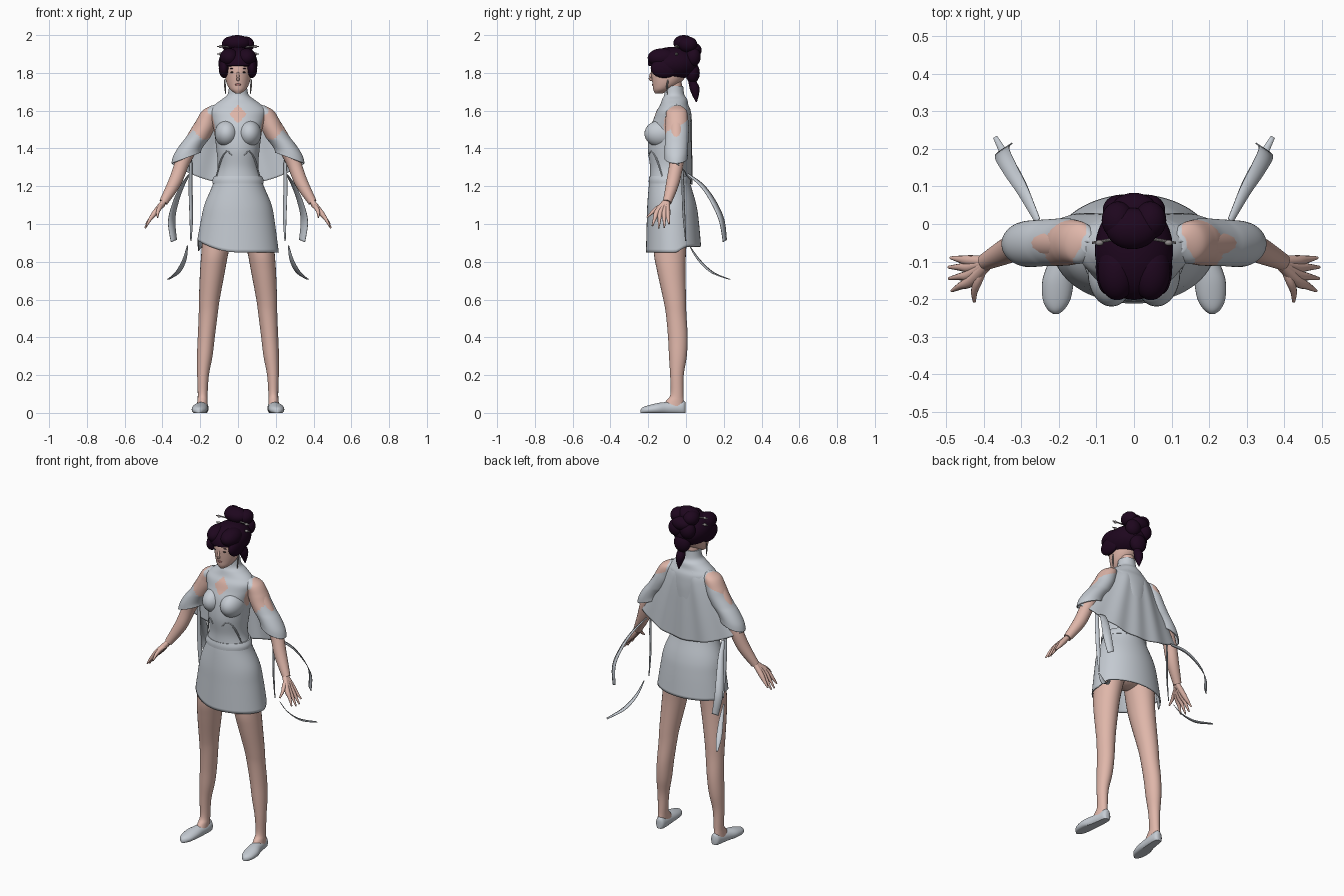
import bpy, bmesh, math
from mathutils import Vector


def material(name, rgb):
    m = bpy.data.materials.new(name)
    m.diffuse_color = (*rgb, 1)
    return m


CLOTH = material("pale grey cloth", (0.56, 0.60, 0.65))
SKIN = material("skin", (0.74, 0.47, 0.40))
HAIR = material("dark plum hair", (0.013, 0.002, 0.013))
METAL = material("dull metal", (0.28, 0.26, 0.26))
DARK = material("dark eye", (0.03, 0.02, 0.02))
LIP = material("lip", (0.42, 0.17, 0.16))


def spline(keys, n):
    """Smooth interpolation through key tuples, n steps per span."""
    out = []
    k = [keys[0]] + list(keys) + [keys[-1]]
    for i in range(1, len(k) - 2):
        for j in range(n):
            t = j / n
            out.append([0.5 * (2 * b + (c - a) * t + (2 * a - 5 * b + 4 * c - d) * t * t
                               + (3 * b - a - 3 * c + d) * t ** 3)
                        for a, b, c, d in zip(*k[i - 1:i + 3])])
    return out + [list(keys[-1])]


def sheet(name, rows, mat, closed=True, caps=(True, True), thick=0, rule=None, mat2=None):
    """Surface through rows of points; rule(centre) picks mat2."""
    bm = bmesh.new()
    vs = [[bm.verts.new(p) for p in r] for r in rows]
    n = len(rows[0])
    for a, b in zip(vs, vs[1:]):
        for i in range(n if closed else n - 1):
            j = (i + 1) % n
            bm.faces.new((a[i], a[j], b[j], b[i]))
    if closed:
        for flag, r in zip(caps, (vs[0], vs[-1])):
            if flag:
                bm.faces.new(r)
    bmesh.ops.recalc_face_normals(bm, faces=bm.faces)
    if rule:
        for f in bm.faces:
            f.material_index = int(rule(f.calc_center_median()))
    me = bpy.data.meshes.new(name)
    bm.to_mesh(me)
    bm.free()
    me.materials.append(mat)
    if mat2:
        me.materials.append(mat2)
    ob = bpy.data.objects.new(name, me)
    bpy.context.collection.objects.link(ob)
    if thick:
        m = ob.modifiers.new("thickness", 'SOLIDIFY')
        m.thickness = thick
    return ob


def rings(keys, seg=32, n=6, s=1):
    """Horizontal ellipses from keys (cx, cy, z, rx, ry)."""
    ang = [2 * math.pi * i / seg for i in range(seg)]
    return [[Vector((s * (cx + rx * math.cos(a)), cy + ry * math.sin(a), z)) for a in ang]
            for cx, cy, z, rx, ry in spline(keys, n)]


def tube(name, keys, mat, s=1, seg=12, n=5):
    """Round limb through keys (x, y, z, radius)."""
    pts = spline(keys, n)
    rows = []
    for i, p in enumerate(pts):
        c = Vector(p[:3])
        d = Vector(pts[min(i + 1, len(pts) - 1)][:3]) - Vector(pts[max(i - 1, 0)][:3])
        q = d.to_track_quat('Z', 'Y')
        row = [c + q @ Vector((p[3] * math.cos(2 * math.pi * k / seg),
                               p[3] * math.sin(2 * math.pi * k / seg), 0)) for k in range(seg)]
        rows.append([(s * v.x, v.y, v.z) for v in row])
    return sheet(name, rows, mat)


def ball(name, c, r, mat, seg=32):
    rows = [[(c[0] + r[0] * math.sin(t) * math.cos(a), c[1] + r[1] * math.sin(t) * math.sin(a),
              c[2] + r[2] * math.cos(t)) for a in [2 * math.pi * i / seg for i in range(seg)]]
            for t in [math.pi * (k + 0.1) / (seg // 2 + 0.2) for k in range(seg // 2 + 1)]]
    return sheet(name, rows, mat)


def shoulder_skin(c):
    zc = 1.54 + .6 * (c.y + .07)
    return ((abs(c.x) - .172) / .075) ** 2 + ((c.y + .06) / .075) ** 2 + ((c.z - zc) / .088) ** 2 < 1


def chest_skin(c):
    keyhole = c.y < -.08 and abs(c.x) / .045 + abs(c.z - 1.582) / .05 < 1
    return keyhole or shoulder_skin(c)


# Bodice with collar and diamond keyhole
sheet("bodice", rings([(0, -.08, 1.15, .15, .11), (0, -.088, 1.22, .13, .104), (0, -.09, 1.30, .108, .10),
                       (0, -.087, 1.40, .115, .115), (0, -.08, 1.50, .128, .112), (0, -.07, 1.56, .145, .10),
                       (0, -.065, 1.60, .15, .090), (0, -.062, 1.63, .125, .075), (0, -.06, 1.66, .085, .066),
                       (0, -.062, 1.685, .056, .053), (0, -.063, 1.73, .047, .048)], 128, 9), CLOTH,
      rule=chest_skin, mat2=SKIN)

# Skirt with slanted front hem
skirt = rings([(0, -.087, 1.25, .124, .102), (0, -.085, 1.2, .137, .112), (0, -.075, 1.1, .178, .13),
               (0, -.07, 1.0, .196, .138), (0, -.066, .85, .216, .146)], 64, 6)
for row in skirt:
    for v in row:
        k = max(0, (1.1 - v.z) / .25)
        front = v.y < -.05
        lift = .055 * max(0, -v.x / .2) ** 2 if front else .03 * min(1, (v.y + .05) / .05)
        v.z += k * lift
sheet("skirt", skirt, CLOTH, caps=(True, False), thick=.006)
ball("hips", (0, -.075, 1.03), (.15, .10, .10), SKIN)

# Waist sash
sheet("waist_sash", rings([(0, -.087, 1.215, .136, .110), (0, -.087, 1.235, .135, .110),
                           (0, -.087, 1.255, .124, .106)], 48, 3), CLOTH)

# Cape back panel
edge = spline([(.06, -.06, 1.665, -.005, 1.67), (.14, -.045, 1.622, .02, 1.6), (.19, -.045, 1.58, .028, 1.52),
               (.272, -.045, 1.46, .03, 1.37), (.352, -.045, 1.32, .03, 1.21)], 10)
panel = []
for i, (w, ye, ze, yc, zc) in enumerate(edge):
    t = i / (len(edge) - 1)
    us = [j / 32 - 1 for j in range(65)]
    panel.append([(u * w, yc + (ye - yc) * abs(u) ** 3 + .004 * t * math.cos(u * 15),
                   zc + (ze - zc) * u * u) for u in us])
sheet("cape_back", panel, CLOTH, closed=False, thick=.005, rule=shoulder_skin, mat2=SKIN)

HEAD = [(0, -.145, 1.69, .012, .018), (0, -.128, 1.71, .04, .045), (0, -.107, 1.74, .058, .07),
        (0, -.092, 1.78, .069, .09), (0, -.087, 1.82, .074, .097), (0, -.08, 1.86, .074, .095),
        (0, -.075, 1.9, .05, .07)]

for s, side in ((1, "left"), (-1, "right")):
    # Legs and shoes
    sheet(side + "_leg", rings([(.10, -.078, 1.0, .085, .09), (.122, -.085, .85, .072, .085),
                                (.135, -.078, .75, .066, .075), (.152, -.06, .6, .055, .06),
                                (.158, -.052, .52, .050, .054), (.168, -.043, .4, .045, .052),
                                (.176, -.043, .3, .041, .047), (.185, -.048, .2, .031, .036),
                                (.187, -.048, .1, .026, .034), (.188, -.058, .065, .027, .046),
                                (.189, -.07, .035, .029, .06)],
                               28, 5, s), SKIN)
    shoe = [[(s * (cx + w * math.cos(a)), y, max(0, h * .4 + h * .6 * math.sin(a)))
             for a in [2 * math.pi * i / 24 for i in range(24)]]
            for y, cx, w, h in spline([(-.003, .185, .014, .055), (-.015, .185, .026, .066),
                                       (-.05, .187, .031, .062), (-.10, .193, .035, .058),
                                       (-.15, .202, .042, .052), (-.20, .206, .037, .04),
                                       (-.228, .208, .022, .03), (-.24, .208, .006, .018)], 4)]
    sheet(side + "_shoe", shoe, CLOTH)

    # Arm, hand and fingers
    tube(side + "_arm", [(.15, -.05, 1.57, .048), (.235, -.05, 1.44, .044), (.292, -.05, 1.33, .038),
                         (.335, -.07, 1.22, .035), (.395, -.10, 1.115, .023)], SKIN, s, 20)
    for i, (y0, tip) in enumerate([(-.098, (.488, -.09, 1.0)), (-.115, (.493, -.115, .98)),
                                   (-.135, (.492, -.145, .978)), (-.152, (.485, -.178, .99))]):
        tube(side + "_finger_%d" % (i + 1),
             [(.395, -.10 - .004 * i, 1.115, .015), (.435, y0, 1.065, .015),
              (.462, (y0 + tip[1]) / 2, 1.03, .010), (*tip, .004)], SKIN, s, 10)
    tube(side + "_thumb", [(.40, -.11, 1.10, .014), (.415, -.15, 1.085, .012), (.425, -.18, 1.06, .009),
                           (.425, -.207, 1.035, .004)], SKIN, s, 10)

    # Bell sleeve with bare shoulder
    sleeve = rings([(.12, -.052, 1.627, .02, .025), (.143, -.05, 1.60, .045, .053),
                    (.165, -.048, 1.55, .055, .060), (.186, -.048, 1.50, .060, .063),
                    (.235, -.05, 1.42, .068, .062), (.266, -.052, 1.36, .075, .062),
                    (.275, -.053, 1.32, .078, .062)], 64, 9, s)
    for row in sleeve:
        for v in row:
            v.z += max(0, 1.45 - v.z) / .13 * .055 * max(0, min(1, (.355 - abs(v.x)) / .15))
    sheet(side + "_sleeve", sleeve, CLOTH, caps=(True, False), thick=.005, rule=shoulder_skin, mat2=SKIN)

    # Hanging ribbons: keys are x, y, z, half width
    for name, keys in (("curved_ribbon", [(.258, .01, 1.265, .008), (.295, .085, 1.205, .015),
                                          (.33, .145, 1.12, .02), (.352, .19, 1.02, .022),
                                          (.34, .207, .91, .018)]),
                       ("straight_ribbon", [(.25, -.02, 1.36, .007), (.252, -.015, 1.2, .011),
                                            (.248, -.01, 1.05, .011), (.25, .0, .91, .003)]),
                       ("tail_ribbon", [(.268, .02, .885, .003), (.285, .07, .81, .012),
                                        (.32, .14, .745, .015), (.37, .232, .708, .006)])):
        tilt = .35 if name == "curved_ribbon" else 0
        rows = [[(s * (x + q * w * .85), y - q * w * .55, z - q * w * tilt) for q in (-1, 0, 1)]
                for x, y, z, w in spline(keys, 8)]
        sheet(side + "_" + name, rows, CLOTH, closed=False, thick=.003)

    # Bust cup and corset trim
    ball(side + "_bust_cup", (s * .06, -.13, 1.478), (.063, .09, .072), CLOTH)
    tube(side + "_corset_trim", [(.03, -.199, 1.36, .002), (.06, -.183, 1.385, .004),
                                 (.09, -.155, 1.34, .005), (.115, -.125, 1.25, .003)], CLOTH, s, 8)

    # Face details, earring and hairpins
    ball(side + "_eye", (s * .029, -.1745, 1.803), (.012, .004, .004), DARK, 16)
    ball(side + "_brow", (s * .031, -.174, 1.823), (.015, .004, .002), HAIR, 16)
    tube(side + "_earring", [(.070, -.095, 1.765, .003), (.069, -.10, 1.73, .005), (.066, -.10, 1.685, .001)],
         METAL, s, 8)
    for i, z in enumerate((1.94, 1.90)):
        tube(side + "_hairpin_%d" % i, [(.02, -.035, z - .005, .004), (.08, -.045, z, .004),
                                        (.112, -.05, z, .003)], METAL, s, 8)
        ball(side + "_pin_bead_%d" % i, (s * .092, -.05, z), (.011, .008, .008), METAL, 12)
    ball(side + "_bun_lobe", (s * .043, .01, 1.95), (.043, .05, .042), HAIR)
    ball(side + "_back_lobe", (s * .038, .038, 1.885), (.045, .04, .05), HAIR)
    ball(side + "_fringe_lobe", (s * .045, -.125, 1.88), (.052, .078, .05), HAIR)
    ball(side + "_side_lock", (s * .074, -.115, 1.825), (.028, .072, .052), HAIR)

# Head
sheet("head", rings(HEAD, 32, 5), SKIN)
tube("neck", [(0, -.06, 1.66, .04), (0, -.062, 1.72, .04), (0, -.065, 1.78, .042)], SKIN, 1, 24)
tube("nose", [(0, -.178, 1.81, .004), (0, -.188, 1.785, .007), (0, -.188, 1.768, .009), (0, -.178, 1.762, .006)],
     SKIN, 1, 12)
ball("lips", (0, -.174, 1.738), (.016, .006, .006), LIP, 16)

# Hair cap, drawn back around the face
cap = ball("hair_cap", (0, -.07, 1.85), (.104, .132, .088), HAIR, 48)
for v in cap.data.vertices:
    if v.co.z < 1.838 and abs(v.co.x) < .075:
        v.co.y = max(v.co.y, -.125)

# Buns and tail
ball("top_bun", (-.005, -.012, 1.958), (.07, .055, .042), HAIR)
ball("rear_bun", (0, .04, 1.92), (.06, .043, .04), HAIR)
ball("nape_bun", (0, .035, 1.80), (.05, .038, .055), HAIR)
tube("hair_tail", [(0, .03, 1.80, .03), (.005, .035, 1.75, .022), (.005, .045, 1.72, .026),
                   (.008, .05, 1.69, .02), (.01, .055, 1.645, .003)], HAIR, 1, 16)

# Smooth shading with crisp edges
bpy.ops.object.select_all(action='SELECT')
bpy.context.view_layer.objects.active = cap
bpy.ops.object.shade_smooth_by_angle(angle=math.radians(40))
